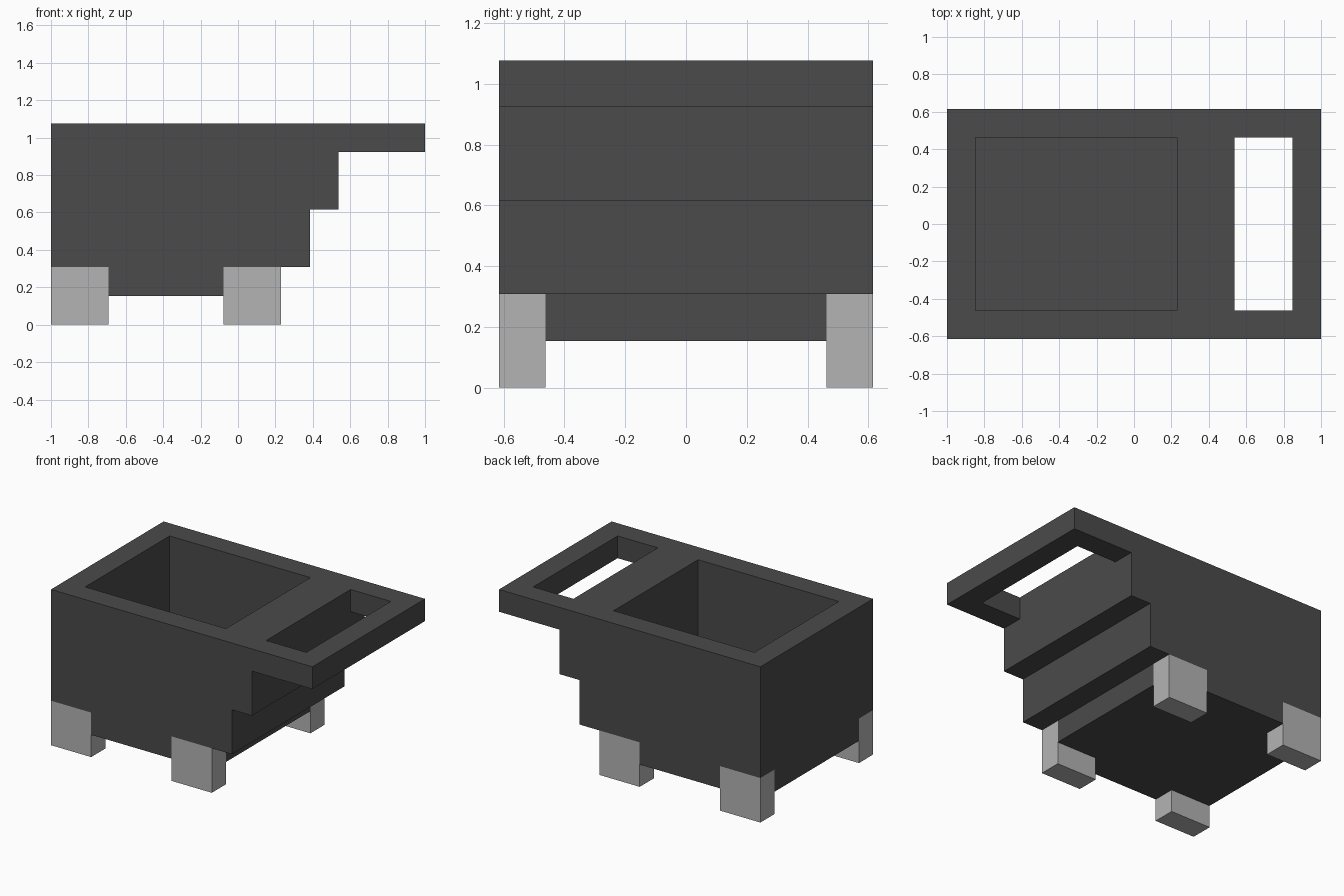
import bpy, bmesh
from mathutils import Matrix, Vector

if "Cube" in bpy.data.objects:
    bpy.data.objects.remove(bpy.data.objects["Cube"])

# The model sits on a lattice of 13 units along its length; work in whole units, scale at the end
U = 2 / 13
TO_WORLD = Matrix.Scale(U, 4) @ Matrix.Translation((-6.5, 0, 0))


def material(name, grey):
    m = bpy.data.materials.new(name)
    m.diffuse_color = (grey, grey, grey, 1)
    m.use_nodes = True
    m.node_tree.nodes["Principled BSDF"].inputs["Base Color"].default_value = m.diffuse_color
    return m


dark = material("dark grey", 0.069)
light = material("light grey", 0.456)


def prism(name, points, extrude, mat=None):
    """Extrude a closed polygon along a vector."""
    bm = bmesh.new()
    face = bm.faces.new([bm.verts.new(p) for p in points])
    new = bmesh.ops.extrude_face_region(bm, geom=[face], use_keep_orig=True)["geom"]
    verts = [g for g in new if isinstance(g, bmesh.types.BMVert)]
    bmesh.ops.translate(bm, verts=verts, vec=Vector(extrude))
    bmesh.ops.recalc_face_normals(bm, faces=bm.faces)
    mesh = bpy.data.meshes.new(name)
    bm.to_mesh(mesh)
    bm.free()
    if mat:
        mesh.materials.append(mat)
    ob = bpy.data.objects.new(name, mesh)
    bpy.context.collection.objects.link(ob)
    return ob


def box(name, x, y, z, mat=None):
    pts = [(x[0], y[0], z[0]), (x[1], y[0], z[0]), (x[1], y[1], z[0]), (x[0], y[1], z[0])]
    return prism(name, pts, (0, 0, z[1] - z[0]), mat)


def cut(target, cutter):
    mod = target.modifiers.new("cut", 'BOOLEAN')
    mod.operation, mod.solver, mod.object = 'DIFFERENCE', 'EXACT', cutter
    bpy.context.view_layer.objects.active = target
    bpy.ops.object.modifier_apply(modifier=mod.name)
    bpy.data.objects.remove(cutter)


# Stepped tub body with overhanging handle plate
profile = [(0, 2), (9, 2), (9, 4), (10, 4), (10, 6), (13, 6), (13, 7), (0, 7)]
body = prism("tub_body", [(x, -4, z) for x, z in profile], (0, 8, 0), dark)
cut(body, box("cavity_cutter", (1, 8), (-3, 3), (1, 8)))
cut(body, box("handle_slot_cutter", (10, 12), (-3, 3), (5, 8)))

# Floor slab, notched at the corners for the legs
side = [(0, 3), (2, 3), (2, 4), (6, 4), (6, 3), (8, 3)]
outline = side + [(x, -y) for x, y in reversed(side)]
floor = prism("tub_floor", [(x, y, 1) for x, y in outline], (0, 0, 1), dark)

# Four legs, flush with the sides
parts = [body, floor]
for end, x in (("left", 0), ("right", 6)):
    for face, y in (("front", -4), ("back", 3)):
        parts.append(box(f"{face}_{end}_leg", (x, x + 2), (y, y + 1), (0, 2), light))

for ob in parts:
    ob.data.transform(TO_WORLD)
